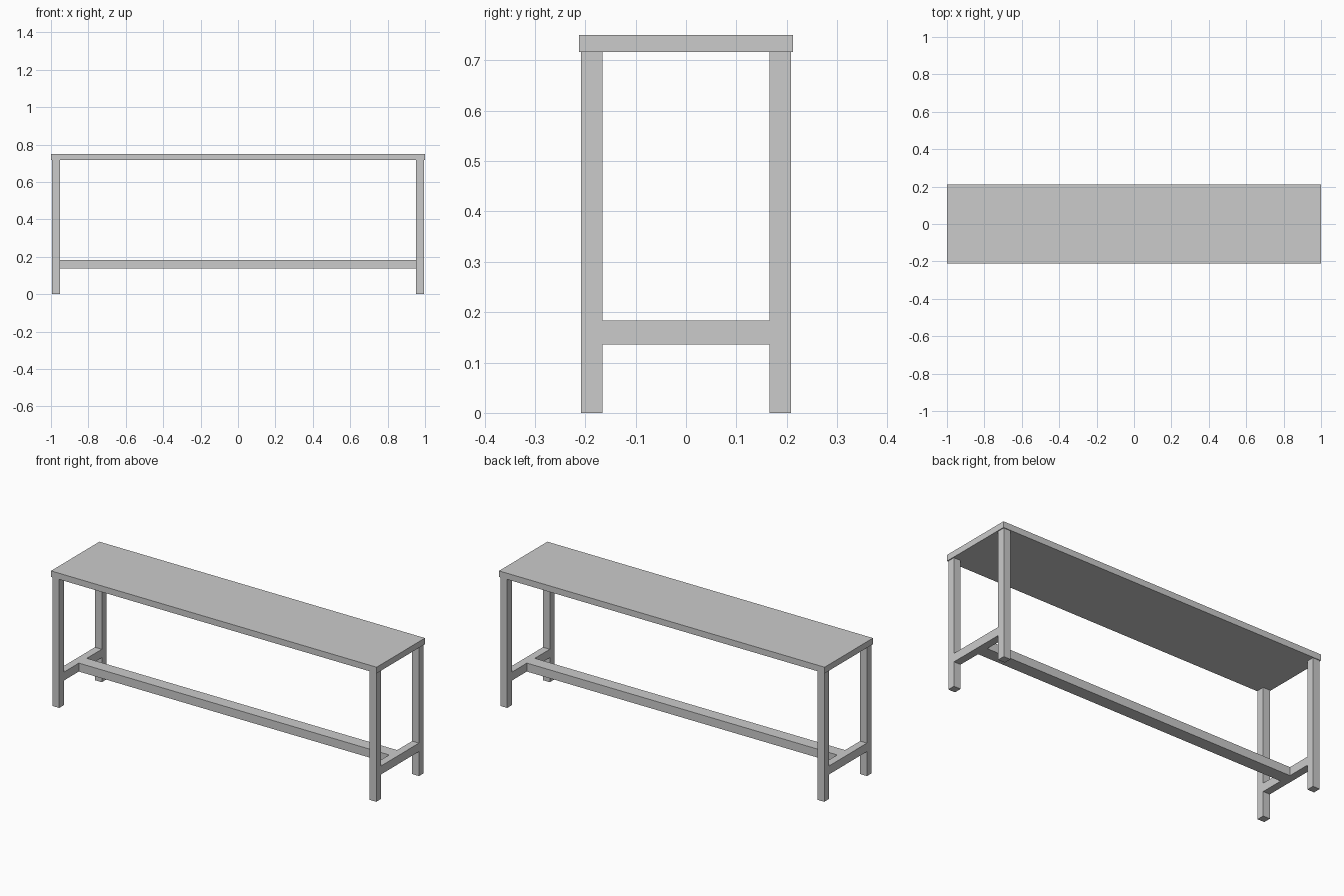
import bpy

if "Cube" in bpy.data.objects:
    bpy.data.objects.remove(bpy.data.objects["Cube"])

def box(name, lo, hi):
    """Axis-aligned box from its low and high corners."""
    bpy.ops.mesh.primitive_cube_add(size=1, location=[(a + b) / 2 for a, b in zip(lo, hi)])
    ob = bpy.context.object
    ob.name = name
    ob.scale = [b - a for a, b in zip(lo, hi)]
    bpy.ops.object.transform_apply(location=False, rotation=False, scale=True)
    return ob

LEG = 0.042            # square leg width
LX, LY = 0.974, 0.187  # leg centres
H = LEG / 2
TOP_Z = 0.716
RAIL_Z = (0.136, 0.183)
RAIL_HALF = 0.035      # half width of the long rail

# Table top
box("table_top", (-1, -0.212, TOP_Z), (1, 0.212, 0.75))

for sx, side in ((-1, "left"), (1, "right")):
    # Legs
    for sy, end in ((-1, "front"), (1, "back")):
        x, y = sx * LX, sy * LY
        box(f"{end}_{side}_leg", (x - H, y - H, 0), (x + H, y + H, TOP_Z))
    # Short stretcher between each pair of legs
    box(f"{side}_stretcher", (sx * LX - H, -LY + H, RAIL_Z[0]), (sx * LX + H, LY - H, RAIL_Z[1]))

# Long centre rail joining the stretchers
box("centre_rail", (-LX + H, -RAIL_HALF, RAIL_Z[0]), (LX - H, RAIL_HALF, RAIL_Z[1]))
